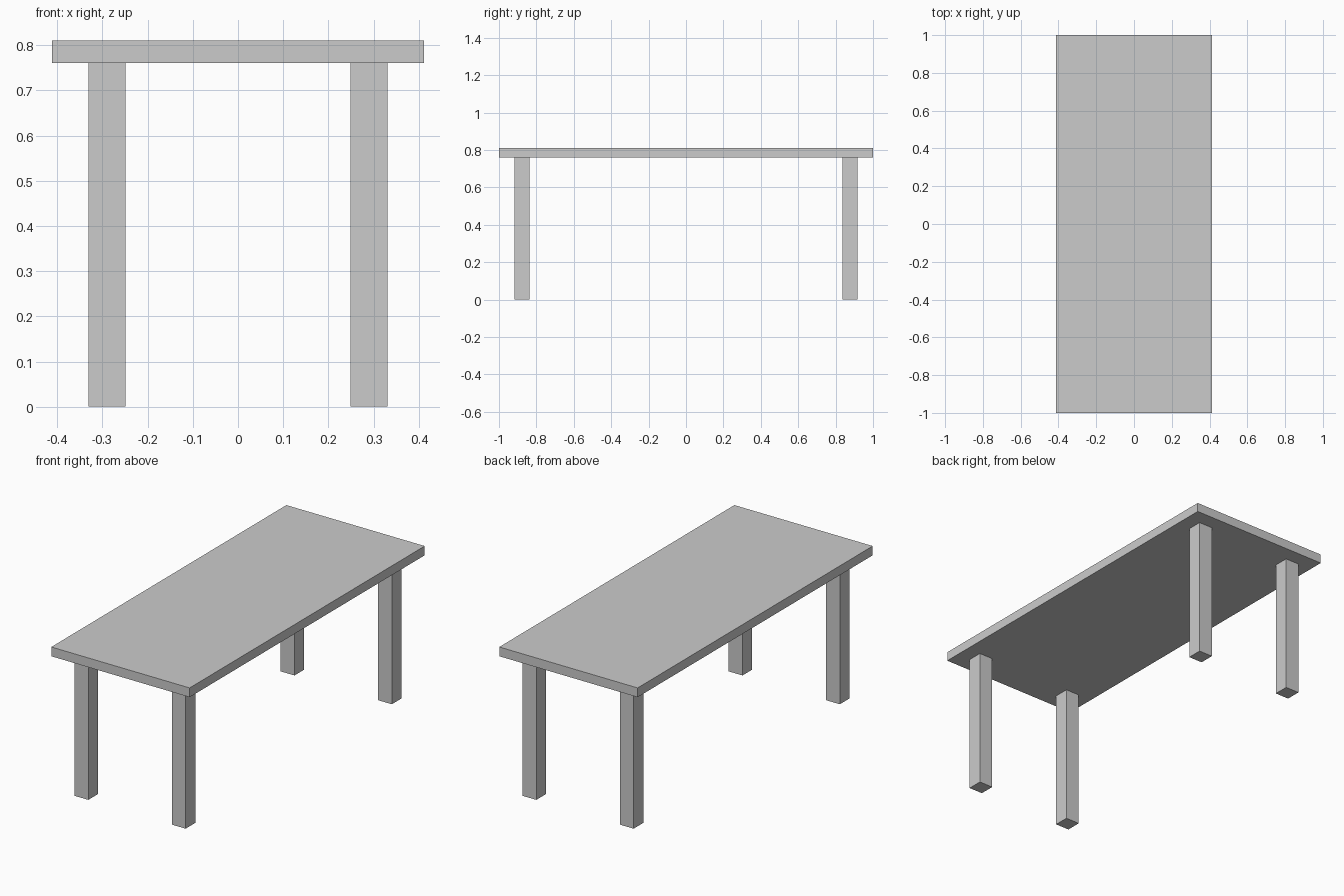
import bpy

if "Cube" in bpy.data.objects:
    bpy.data.objects.remove(bpy.data.objects["Cube"])

TOP_HALF_X, TOP_HALF_Y = 0.412, 1.0
LEG_HEIGHT, HEIGHT = 0.761, 0.811
LEG_SIZE = 0.082
LEG_X, LEG_Y = 0.29, 0.877


def box(name, centre, size):
    bpy.ops.mesh.primitive_cube_add(size=1, location=centre)
    obj = bpy.context.object
    obj.name = name
    obj.scale = size
    bpy.ops.object.transform_apply(location=False, rotation=False, scale=True)
    return obj


# Flat rectangular slab
box("table_top", (0, 0, (LEG_HEIGHT + HEIGHT) / 2),
    (2 * TOP_HALF_X, 2 * TOP_HALF_Y, HEIGHT - LEG_HEIGHT))

# Four square legs set in from the corners
for y_name, sy in (("front", -1), ("back", 1)):
    for x_name, sx in (("left", -1), ("right", 1)):
        box(f"{y_name}_{x_name}_leg", (sx * LEG_X, sy * LEG_Y, LEG_HEIGHT / 2),
            (LEG_SIZE, LEG_SIZE, LEG_HEIGHT))
